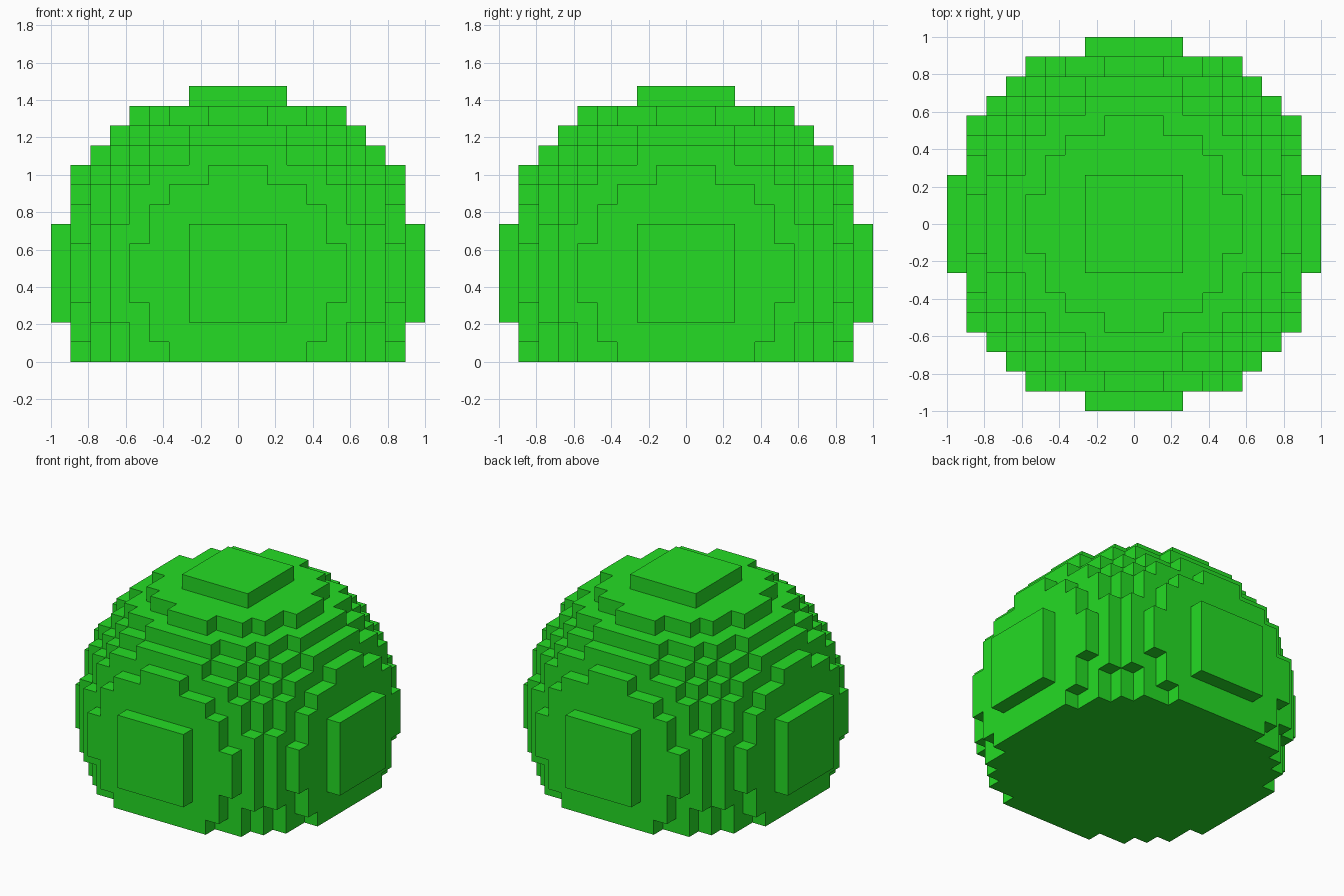
import bpy
import bmesh
from math import radians
from mathutils import Vector

default = bpy.data.objects.get("Cube")
if default:
    bpy.data.objects.remove(default, do_unlink=True)

UNIT = 2 / 19                        # edge of one block
RADIUS = 8                           # blocks from the centre to the body's side
BELOW = 4                            # block layers kept below the centre
REACH_SQ = 90                        # squared rounding radius, in blocks
CENTRE = Vector((0, 0, (BELOW + 0.5) * UNIT))

# Bright leaf green material
leaf = bpy.data.materials.new("leaf_green")
leaf.use_nodes = True
colour = (0.018, 0.715, 0.018, 1)
leaf.diffuse_color = colour
shader = next(n for n in leaf.node_tree.nodes if n.type == 'BSDF_PRINCIPLED')
shader.inputs["Base Color"].default_value = colour

DIRECTIONS = [Vector([s if a == axis else 0 for a in range(3)])
              for axis in range(3) for s in (-1, 1)]


def add_object(name, bm):
    mesh = bpy.data.meshes.new(name)
    bm.to_mesh(mesh)
    bm.free()
    mesh.materials.append(leaf)
    obj = bpy.data.objects.new(name, mesh)
    bpy.context.collection.objects.link(obj)


def filled(cell):
    return (cell.length_squared < REACH_SQ + 0.5 and cell.z >= -BELOW
            and max(abs(c) for c in cell) <= RADIUS)


# Rounded block body: only the exposed block sides become faces
bm = bmesh.new()
span = range(-RADIUS, RADIUS + 1)
for cell in (Vector((x, y, z)) for x in span for y in span for z in span):
    if not filled(cell):
        continue
    for d in DIRECTIONS:
        if filled(cell + d):
            continue
        u = Vector((d.y, d.z, d.x))
        v = d.cross(u)
        corners = (-u - v, u - v, u + v, v - u)
        bm.faces.new([bm.verts.new(CENTRE + (cell + (d + c) / 2) * UNIT)
                      for c in corners])
bmesh.ops.remove_doubles(bm, verts=bm.verts, dist=UNIT / 20)
bmesh.ops.dissolve_limit(bm, angle_limit=radians(1), verts=bm.verts, edges=bm.edges)
bmesh.ops.recalc_face_normals(bm, faces=bm.faces)
add_object("bush_body", bm)

# Raised square plates on the top and the four sides
PLATES = {"top_plate": (0, 0, 1), "front_plate": (0, -1, 0), "back_plate": (0, 1, 0),
          "left_plate": (1, 0, 0), "right_plate": (-1, 0, 0)}
for name, axis in PLATES.items():
    d = Vector(axis)
    bm = bmesh.new()
    bmesh.ops.create_cube(bm, size=UNIT)
    bmesh.ops.scale(bm, verts=bm.verts, vec=[1 if c else 5 for c in axis])
    bmesh.ops.translate(bm, verts=bm.verts, vec=CENTRE + d * (RADIUS + 1) * UNIT)
    add_object(name, bm)
